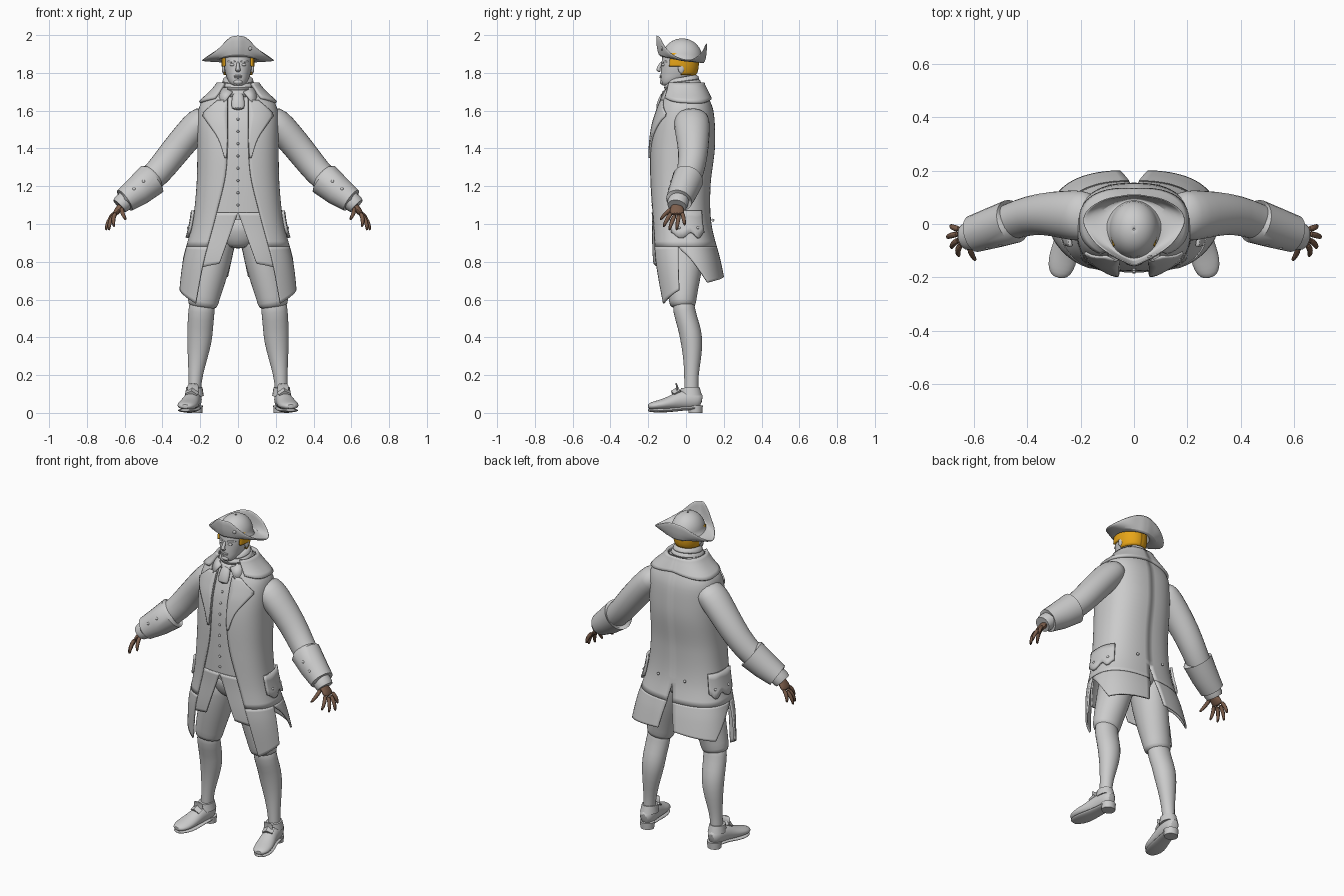
import bpy, bmesh
from math import sin, cos, asin, radians, degrees, pi
from mathutils import Vector, Matrix

if "Cube" in bpy.data.objects:
    bpy.data.objects.remove(bpy.data.objects["Cube"])

def material(name, rgb):
    m = bpy.data.materials.new(name)
    m.use_nodes = True
    m.diffuse_color = (*rgb, 1)
    m.node_tree.nodes["Principled BSDF"].inputs["Base Color"].default_value = (*rgb, 1)
    return m

GREY = material("pale grey", (.6, .6, .6))
BROWN = material("brown skin", (.2, .11, .07))
GOLD = material("golden hair", (.85, .4, .01))

def finish(name, bm, mat=GREY, mirror=False, thick=0, sub=0):
    bmesh.ops.recalc_face_normals(bm, faces=bm.faces)
    me = bpy.data.meshes.new(name)
    bm.to_mesh(me)
    bm.free()
    me.materials.append(mat)
    ob = bpy.data.objects.new(name, me)
    bpy.context.collection.objects.link(ob)
    bpy.ops.object.select_all(action='DESELECT')
    bpy.context.view_layer.objects.active = ob
    ob.select_set(True)
    bpy.ops.object.shade_smooth_by_angle(angle=radians(42))
    if thick:
        s = ob.modifiers.new("Thickness", 'SOLIDIFY')
        s.thickness, s.offset = thick, 0
    if mirror:
        ob.modifiers.new("Mirror", 'MIRROR').use_clip = True
    if sub:
        ob.modifiers.new("Smooth", 'SUBSURF').levels = sub
        ob.modifiers["Smooth"].render_levels = sub
    return ob

def curve(table, t):
    """Smooth interpolation of table rows keyed by their first column."""
    t = min(max(t, table[0][0]), table[-1][0])
    i = max(k for k in range(len(table) - 1) if table[k][0] <= t)
    p, q = table[i], table[i + 1]
    a, b = table[max(i - 1, 0)], table[min(i + 2, len(table) - 1)]
    h = q[0] - p[0]
    s = (t - p[0]) / h
    out = []
    for k in range(1, len(p)):
        m0, m1 = (q[k] - a[k]) / (q[0] - a[0]) * h, (b[k] - p[k]) / (b[0] - p[0]) * h
        d = q[k] - p[k]
        out.append(p[k] + s * m0 + s * s * (3 * d - 2 * m0 - m1) + s ** 3 * (m0 + m1 - 2 * d))
    return out

def grid(name, f, nu, nv, closed=False, caps=False, **kw):
    """Surface from f(u, v); u runs across, v runs along."""
    bm = bmesh.new()
    cols = nu if closed else nu + 1
    rows = [[bm.verts.new(f(i / nu, j / nv)) for i in range(cols)] for j in range(nv + 1)]
    for r, s in zip(rows, rows[1:]):
        for i in range(nu):
            k = (i + 1) % cols
            bm.faces.new((r[i], r[k], s[k], s[i]))
    if caps:
        bm.faces.new(rows[0])
        bm.faces.new(rows[-1])
    return finish(name, bm, **kw)

def tube(name, pts, hint, sides=14, sub=1, **kw):
    """Loft of ellipses; each point is x, y, z, radius along hint, other radius."""
    c = [Vector(p[:3]) for p in pts]
    last = len(c) - 1
    def f(u, v):
        i = round(v * last)
        t = (c[min(i + 1, last)] - c[max(i - 1, 0)]).normalized()
        side = (hint - t * hint.dot(t)).normalized()
        a = 2 * pi * u
        return c[i] + side * cos(a) * pts[i][3] + t.cross(side) * sin(a) * pts[i][4]
    return grid(name, f, sides, last, closed=True, caps=True, sub=sub, **kw)

def balls(name, spots, **kw):
    """Ellipsoids, each given by centre and three radii."""
    bm = bmesh.new()
    for c, r in spots:
        bmesh.ops.create_uvsphere(bm, u_segments=16, v_segments=10, radius=1,
                                  matrix=Matrix.Translation(c) @ Matrix.Diagonal((*r, 1)))
    return finish(name, bm, **kw)

def ring(table, a, z, off=0, n=2.5):
    """Point on a rounded section; angle a runs from the front to the left side."""
    hx, yf, yb = curve(table, z)
    s, c = sin(radians(a)), cos(radians(a))
    px = (hx + off) * abs(s) ** (2 / n) * (1 if s > 0 else -1)
    py = ((yb - yf) / 2 + off) * abs(c) ** (2 / n) * (1 if c > 0 else -1)
    return Vector((px if abs(s) > 1e-6 else 0, (yf + yb) / 2 - py, z))

X, Y = Vector((1, 0, 0)), Vector((0, 1, 0))

# Torso profile: height, half width, front, back
BODY = [(.56, .315, -.14, .22), (.8, .28, -.17, .17), (1, .228, -.172, .12), (1.2, .205, -.177, .115),
        (1.4, .2, -.177, .138), (1.52, .2, -.162, .138), (1.6, .195, -.138, .13),
        (1.645, .178, -.12, .115), (1.69, .13, -.1, .095), (1.74, .085, -.085, .07)]
COAT_EDGE = [(.56, .22), (.8, .175), (1.05, .11), (1.28, .06), (1.6, .05), (1.7, .05)]
LAPEL = [(1.34, .062), (1.45, .095), (1.55, .155), (1.58, .17), (1.61, .145), (1.66, .09)]

def angle_at(x, z):
    return degrees(asin(min(1, (x / curve(BODY, z)[0]) ** 1.25)))

def edge(z):
    return angle_at(curve(COAT_EDGE, z)[0], z)

def sheet(name, top, hem, a0, a1, off, nu=20, nv=16, table=BODY, n=2.5, thick=.01, **kw):
    """Cloth panel wrapped on a profile; hem depends on u, side angles on height."""
    def f(u, v):
        z = top + (hem(u) - top) * v
        return ring(table, a0(z) + (a1(z) - a0(z)) * u, z, off, n)
    return grid(name, f, nu, nv, thick=thick, mirror=True, **kw)

# Waistcoat, coat and skirts
grid("waistcoat", lambda u, v: ring(BODY, 360 * u, 1.02 + .72 * v), 48, 24, closed=True, caps=True)
sheet("waistcoat_flap", 1.06, lambda u: .79 - .02 * u,
      lambda z: angle_at(max(0, .36 * (1.06 - z)), z), lambda z: angle_at(.19, z), .003)
sheet("coat_body", 1.72, lambda u: .88, edge, lambda z: 180 if z > .98 else 180 - (.98 - z) * 22, .01, 36, 30)
sheet("front_skirt", .88, lambda u: .58 + .07 * u, edge, lambda z: 84 - (.88 - z) * 35, .01)
sheet("back_skirt", .88, lambda u: .69 + .03 * u,
      lambda z: 84 + (.88 - z) * 170, lambda z: 178 - (.88 - z) * 28, .01)
sheet("lapel", 1.655, lambda u: 1.35, edge,
      lambda z: angle_at(curve(LAPEL, z)[0], z), .019, 6, 18, thick=.009)
sheet("coat_collar", 1.745, lambda u: 1.665 - .025 * sin(pi * u), lambda z: 38, lambda z: 180, .02, 24, 6, thick=.018)
sheet("pocket_flap", 1.07, lambda u: .94 + .015 * cos(4 * pi * u), lambda z: 76, lambda z: 126, .025, 14, 4, thick=.014)
balls("waistcoat_buttons", [(ring(BODY, 0, 1.1 + .065 * i, .002), (.007, .006, .007)) for i in range(8)])
balls("coat_buttons", [(ring(BODY, a, z, .03), (.008, .008, .008))
                       for a, z in ((164, 1.02), (88, .98), (114, .98))], mirror=True)

# Sleeves, cuffs and hands
tube("sleeve", [(.15, .03, 1.585, .085, .06), (.2, .03, 1.54, .1, .085), (.26, .035, 1.475, .093, .082),
                (.345, .04, 1.373, .08, .08), (.42, .025, 1.275, .074, .075), (.5, -.005, 1.2, .066, .07),
                (.57, -.025, 1.145, .06, .06)], Y, mirror=True)
tube("coat_cuff", [(.452, .012, 1.24, .07, .076), (.455, .01, 1.238, .083, .09), (.53, -.015, 1.175, .077, .08),
                   (.6, -.037, 1.125, .07, .066), (.6, -.037, 1.125, .055, .05)], Y, 24, 0, mirror=True)
tube("shirt_cuff", [(.58, -.032, 1.14, .052, .05), (.615, -.045, 1.108, .055, .05), (.628, -.048, 1.095, .05, .045)],
     Y, 20, 0, mirror=True)
balls("cuff_buttons", [((x, y, z), (.009, .009, .009)) for x, y, z in
                       ((.5, -.075, 1.225), (.55, -.087, 1.185), (.49, .03, 1.265))], mirror=True)
tube("palm", [(.595, -.045, 1.12, .028, .02), (.618, -.048, 1.095, .03, .02),
              (.638, -.048, 1.072, .041, .018), (.657, -.047, 1.045, .039, .014)], Y, 12, mat=BROWN, mirror=True)
FINGERS = {"index": ((.648, -.076, 1.06), (.655, -.121, .982)), "middle": ((.654, -.058, 1.05), (.683, -.09, .964)),
           "ring": ((.657, -.037, 1.05), (.699, -.05, .964)), "little": ((.652, -.02, 1.06), (.685, -.006, .99)),
           "thumb": ((.615, -.07, 1.085), (.592, -.138, 1.02))}
for finger, (a, b) in FINGERS.items():
    a, b = Vector(a), Vector(b)
    bend = Vector((.008, 0, .006))
    path = [a, a.lerp(b, .35) + bend, a.lerp(b, .7) + bend, b]
    tube(finger + "_finger", [(*p, r, r) for p, r in zip(path, (.0125, .0125, .011, .007))],
         Y, 8, mat=BROWN, mirror=True)

# Breeches, stockings and shoes
tube("breeches_seat", [(0, -.02, 1.06, .18, .13), (0, -.015, .97, .18, .13), (0, 0, .9, .12, .11),
                       (0, 0, .87, .06, .08)], X, 20)
tube("breeches_leg", [(.1, -.01, 1, .09, .12), (.115, -.01, .88, .1, .115), (.145, -.015, .75, .095, .1),
                      (.172, -.018, .65, .088, .082), (.187, -.018, .58, .082, .072),
                      (.19, -.018, .555, .076, .066)], X, 18, mirror=True)
tube("stocking", [(.187, -.015, .62, .07, .06), (.193, -.012, .54, .072, .06), (.2, .015, .46, .07, .06),
                  (.203, .03, .39, .069, .062), (.213, .034, .3, .055, .05), (.225, .028, .2, .038, .038),
                  (.23, .028, .12, .034, .038), (.232, .028, .06, .034, .04)], X, mirror=True)
tube("shoe", [(.229, .085, .06, .024, .034), (.231, .062, .068, .04, .05), (.234, .02, .072, .045, .056),
              (.245, -.04, .065, .045, .05), (.257, -.09, .05, .052, .035), (.27, -.145, .041, .055, .027),
              (.278, -.185, .036, .042, .02), (.281, -.202, .033, .02, .012)], X, 16, mirror=True)
tube("shoe_sole", [(.228, .09, .026, .022, .01), (.232, .05, .026, .045, .012), (.24, -.02, .024, .042, .012),
                   (.257, -.09, .014, .054, .012), (.272, -.155, .013, .055, .012),
                   (.281, -.205, .015, .025, .01)], X, 12, mirror=True)
tube("shoe_heel", [(.229, .05, .04, .043, .04), (.229, .05, 0, .04, .037)], X, 18, 0, mirror=True)
tube("shoe_collar", [(.231, .025, .09, .05, .06), (.231, .022, .135, .043, .05)], X, 18, 0, mirror=True)
tube("shoe_tongue", [(.24, -.05, .1, .032, .008), (.238, -.043, .135, .033, .007), (.238, -.055, .16, .028, .004)],
     X, 10, mirror=True)
tube("shoe_buckle", [(.24, -.035, .118, .034, .022), (.247, -.068, .098, .034, .022)], X, 4, 0, mirror=True)

# Neck cloth and shirt collar
tube("neck", [(0, .01, 1.64, .07, .07), (0, -.01, 1.73, .06, .062), (0, -.015, 1.8, .056, .06)], X)
for i, (z, r) in enumerate(((1.7, .078), (1.735, .07), (1.757, .06))):
    grid("neck_cloth_%d" % (i + 1), lambda u, v: Vector((
        (r + .022 * cos(2 * pi * v)) * sin(2 * pi * u), -.018 - (r + .006 + .022 * cos(2 * pi * v)) * cos(2 * pi * u),
        z + .022 * sin(2 * pi * v) + .012 * -cos(2 * pi * u))), 32, 10, closed=True)
tube("neck_cloth_knot", [(0, -.105, 1.7, .03, .02), (0, -.135, 1.65, .035, .018), (0, -.15, 1.6, .04, .014)], X, 12)
bm = bmesh.new()
bm.faces.new([bm.verts.new(p) for p in ((.03, -.12, 1.7), (.085, -.08, 1.725), (.105, -.115, 1.645), (.07, -.137, 1.645))])
finish("shirt_collar", bm, thick=.01, mirror=True)

# Head, face and hair
HEAD = [(1.732, .022, -.122, -.07), (1.742, .04, -.13, -.04), (1.765, .055, -.134, .005), (1.79, .064, -.134, .04),
        (1.82, .071, -.132, .052), (1.85, .074, -.13, .055), (1.91, .073, -.122, .055)]
grid("head", lambda u, v: ring(HEAD, 360 * u, 1.732 + .178 * v, 0, 2.1), 36, 18, closed=True, caps=True)
tube("nose", [(0, -.126, 1.86, .008, .008), (0, -.14, 1.835, .009, .01), (0, -.15, 1.816, .015, .013),
              (0, -.136, 1.806, .013, .01)], X, 10)
tube("brow", [(.01, -.127, 1.857, .006, .007), (.035, -.121, 1.863, .006, .007), (.058, -.095, 1.857, .004, .006)], Y, 8,
     mirror=True)
balls("eyes", [((.029, -.118, 1.843), (.014, .012, .008))], mirror=True)
balls("lips", [((0, -.131, 1.784), (.023, .009, .005)), ((0, -.13, 1.776), (.02, .01, .005))])
balls("chin", [((0, -.125, 1.752), (.024, .014, .014))])
balls("ears", [((.077, -.025, 1.825), (.009, .017, .028))], mirror=True)
sheet("hair", 1.905, lambda u: 1.835 if u < .3 else 1.79, lambda z: 62, lambda z: 180, .007,
      table=HEAD, n=2.1, nu=24, nv=8, thick=.012, mat=GOLD)

# Three cornered hat: angle from front, brim radius, brim height
BRIM = [(0, .137, 2), (20, .125, 1.99), (50, .132, 1.932), (80, .165, 1.885), (103, .196, 1.868),
        (130, .163, 1.915), (155, .135, 1.95), (180, .128, 1.96)]
CROWN = [(.02, 1.98), (.35, 1.974), (.65, 1.957), (.87, 1.928), (.97, 1.9)]

def hat(u, v):
    a = 360 * u
    s, c = sin(radians(a)), cos(radians(a))
    base, low = 1 / ((s / .09) ** 2 + (c / .105) ** 2) ** .5, 1.866 + .018 * c
    row = round(v * 8)
    if row < 5:
        k, z = CROWN[row]
        r = base * k
    else:
        rim, high = curve(BRIM, min(a, 360 - a))
        k, lift = ((0, 0), (.6, .08), (.9, .5), (1, 1))[row - 5]
        r, z = base + (rim - base) * k, low + (high - low) * lift
    return Vector((r * s, -.02 - r * c, z))

grid("hat", hat, 56, 8, closed=True, thick=.008, sub=1)
balls("hat_button", [((.062, -.125, 1.93), (.012, .008, .012))])
